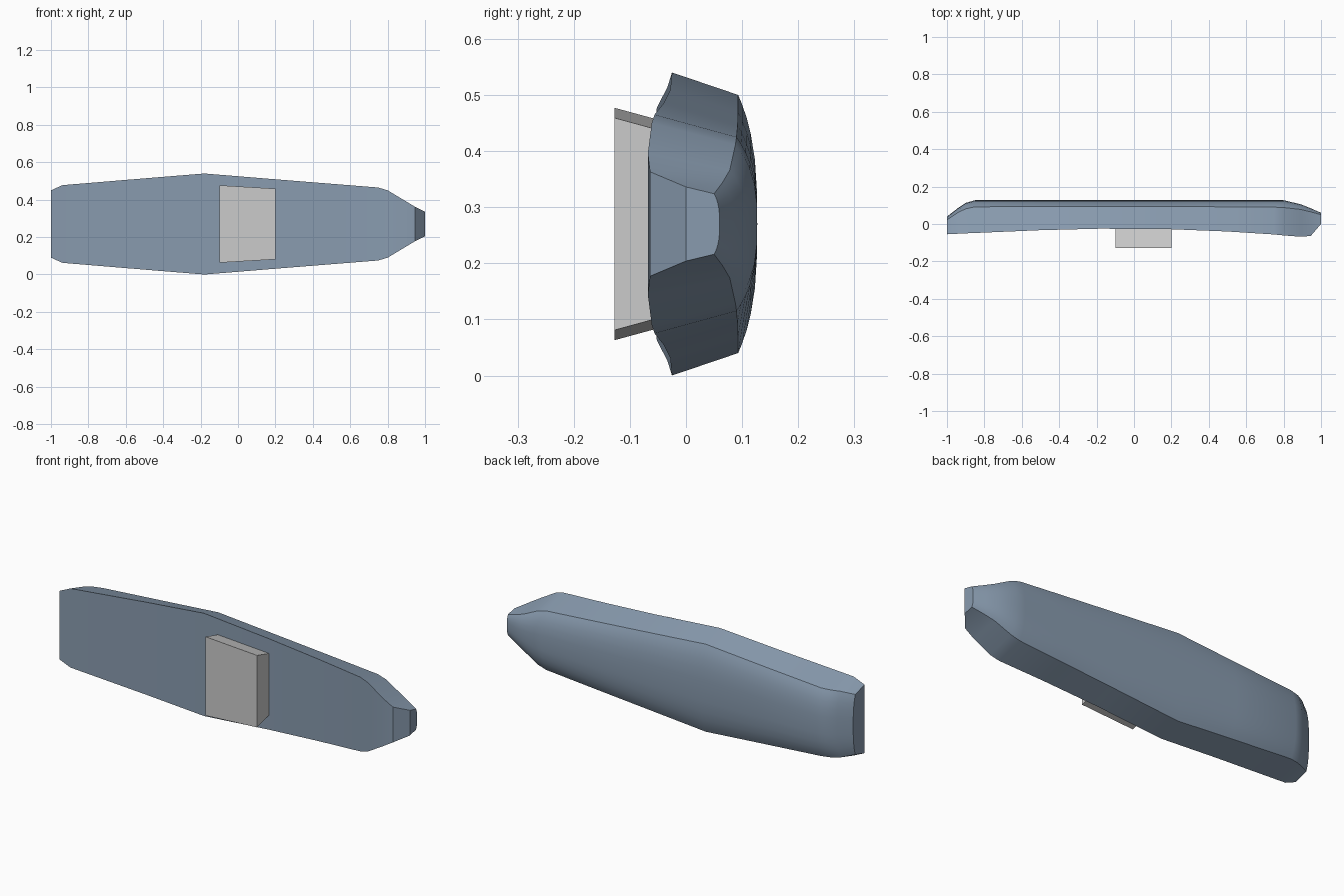
import bpy, bmesh

if "Cube" in bpy.data.objects:
    bpy.data.objects.remove(bpy.data.objects["Cube"])

ZC = 0.27  # height of the symmetry axis


def make_object(name, bm, smooth=False):
    bmesh.ops.recalc_face_normals(bm, faces=bm.faces)
    mesh = bpy.data.meshes.new(name)
    bm.to_mesh(mesh)
    bm.free()
    obj = bpy.data.objects.new(name, mesh)
    bpy.context.collection.objects.link(obj)
    if smooth:
        bpy.ops.object.select_all(action='DESELECT')
        bpy.context.view_layer.objects.active = obj
        obj.select_set(True)
        bpy.ops.object.shade_smooth_by_angle(angle=0.5)
    return obj


def loft(rings):
    bm = bmesh.new()
    loops = [[bm.verts.new(p) for p in ring] for ring in rings]
    n = len(loops[0])
    for a, b in zip(loops, loops[1:]):
        for i in range(n):
            j = (i + 1) % n
            bm.faces.new((a[i], a[j], b[j], b[i]))
    bm.faces.new(loops[0])
    bm.faces.new(loops[-1])
    return bm


# Hull stations: x, front y, front half height, crease y, crease half height, back y
STATIONS = [
    (-1.00, -.055, .180, .022, .158, .040),
    (-0.94, -.052, .207, .062, .174, .086),
    (-0.90, -.050, .211, .081, .177, .113),
    (-0.85, -.048, .215, .092, .179, .127),
    (-0.50, -.033, .244, .093, .205, .127),
    (-0.18, -.025, .270, .093, .230, .127),
    (0.20, -.028, .239, .093, .199, .127),
    (0.50, -.040, .215, .092, .175, .127),
    (0.75, -.056, .195, .090, .155, .127),
    (0.80, -.061, .180, .088, .141, .127),
    (0.89, -.068, .126, .078, .096, .106),
    (0.945, -.064, .093, .065, .074, .084),
    (1.00, .000, .066, .050, .054, .060),
]


def section(x, yf, hf, yc, hc, yb):
    # Flat front, slanted walls and a shallow domed back
    pts = [(x, yf, ZC - hf)]
    for t in (-1, -.92, -.82, -.7, -.5, -.25, 0, .25, .5, .7, .82, .92, 1):
        pts.append((x, yc + (yb - yc) * (1 - abs(t) ** 3), ZC + hc * t))
    pts.append((x, yf, ZC + hf))
    return pts


hull = make_object("hull", loft([section(*s) for s in STATIONS]), smooth=True)
slate = bpy.data.materials.new("slate")
slate.diffuse_color = (0.25, 0.33, 0.43, 1)
slate.use_nodes = True
slate.node_tree.nodes["Principled BSDF"].inputs["Base Color"].default_value = slate.diffuse_color
hull.data.materials.append(slate)

# Mounting block on the front, tapering towards the hull and the right end
block_rings = []
for x, h in ((-0.10, .207), (0.20, .189)):
    block_rings.append([(x, -.127, ZC - h), (x, -.01, ZC - h + .032),
                        (x, -.01, ZC + h - .032), (x, -.127, ZC + h)])
make_object("mounting_block", loft(block_rings))
